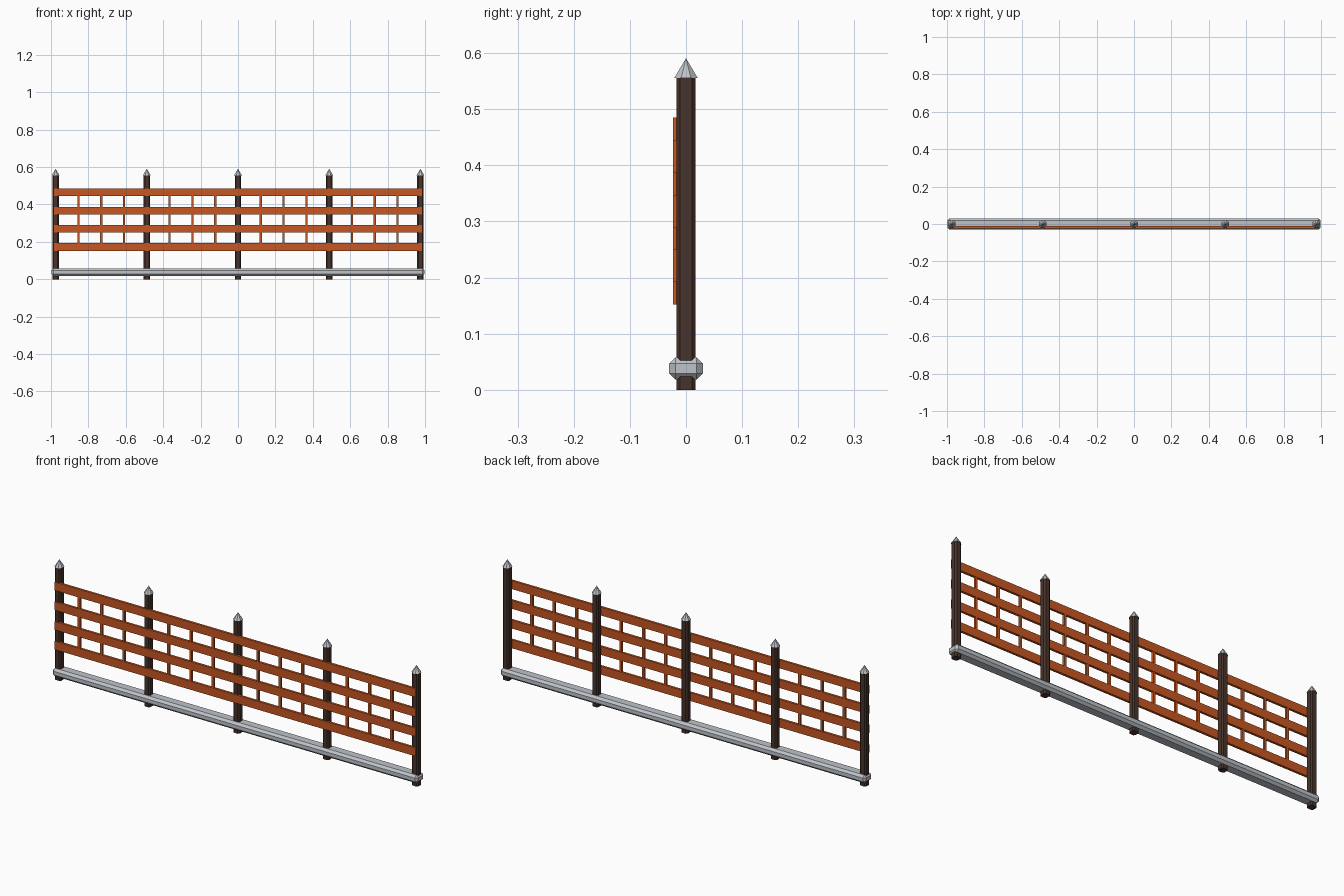
import bpy, bmesh, math
from mathutils import Matrix

if "Cube" in bpy.data.objects:
    bpy.data.objects.remove(bpy.data.objects["Cube"])


def material(name, rgb):
    m = bpy.data.materials.new(name)
    m.diffuse_color = (*rgb, 1)
    m.use_nodes = True
    m.node_tree.nodes["Principled BSDF"].inputs["Base Color"].default_value = m.diffuse_color
    return m


ORANGE = material("orange wood", (0.57, 0.095, 0.016))
BROWN = material("dark brown wood", (0.065, 0.033, 0.024))
GREY = material("pale grey metal", (0.52, 0.55, 0.59))


def finish(bm, name, mat):
    mesh = bpy.data.meshes.new(name)
    bm.to_mesh(mesh)
    bm.free()
    mesh.materials.append(mat)
    obj = bpy.data.objects.new(name, mesh)
    bpy.context.collection.objects.link(obj)
    return obj


def box(name, lo, hi, mat, bevel=0.0, upright_only=False):
    """Box between two corners, optionally with chamfered edges."""
    size = [b - a for a, b in zip(lo, hi)]
    mid = [(a + b) / 2 for a, b in zip(lo, hi)]
    bm = bmesh.new()
    bmesh.ops.create_cube(bm, size=1, matrix=Matrix.Translation(mid) @ Matrix.Diagonal((*size, 1)))
    if bevel:
        edges = [e for e in bm.edges
                 if not upright_only or abs(e.verts[0].co.z - e.verts[1].co.z) > 0.1]
        bmesh.ops.bevel(bm, geom=edges, offset=bevel, segments=1, affect='EDGES')
    return finish(bm, name, mat)


SPACING = 0.4875

# Chamfered base beam
box("base_beam", (-0.9975, -0.03, 0.018), (0.9975, 0.03, 0.058), GREY, 0.011)

# Posts with pointed caps
for i in range(5):
    x = (i - 2) * SPACING
    box(f"post_{i + 1}", (x - 0.017, -0.017, 0), (x + 0.017, 0.017, 0.557), BROWN, 0.0065, True)
    bm = bmesh.new()
    bmesh.ops.create_cone(bm, cap_ends=True, segments=8, radius1=0.0225, radius2=0, depth=0.035,
                          matrix=Matrix.Translation((x, 0, 0.5735)) @ Matrix.Rotation(math.pi / 8, 4, 'Z'))
    finish(bm, f"post_cap_{i + 1}", GREY)

# Horizontal rails on the front of the posts
for i in range(4):
    z = 0.1725 + i * 0.0973
    box(f"rail_{i + 1}", (-0.985, -0.0235, z - 0.0205), (0.985, -0.0115, z + 0.0205), ORANGE)

# Thin uprights, three in each bay
for i in range(17):
    if i % 4 != 0:
        x = (i - 8) * SPACING / 4
        box(f"upright_{i}", (x - 0.006, -0.0228, 0.16), (x + 0.006, -0.0122, 0.477), ORANGE)
